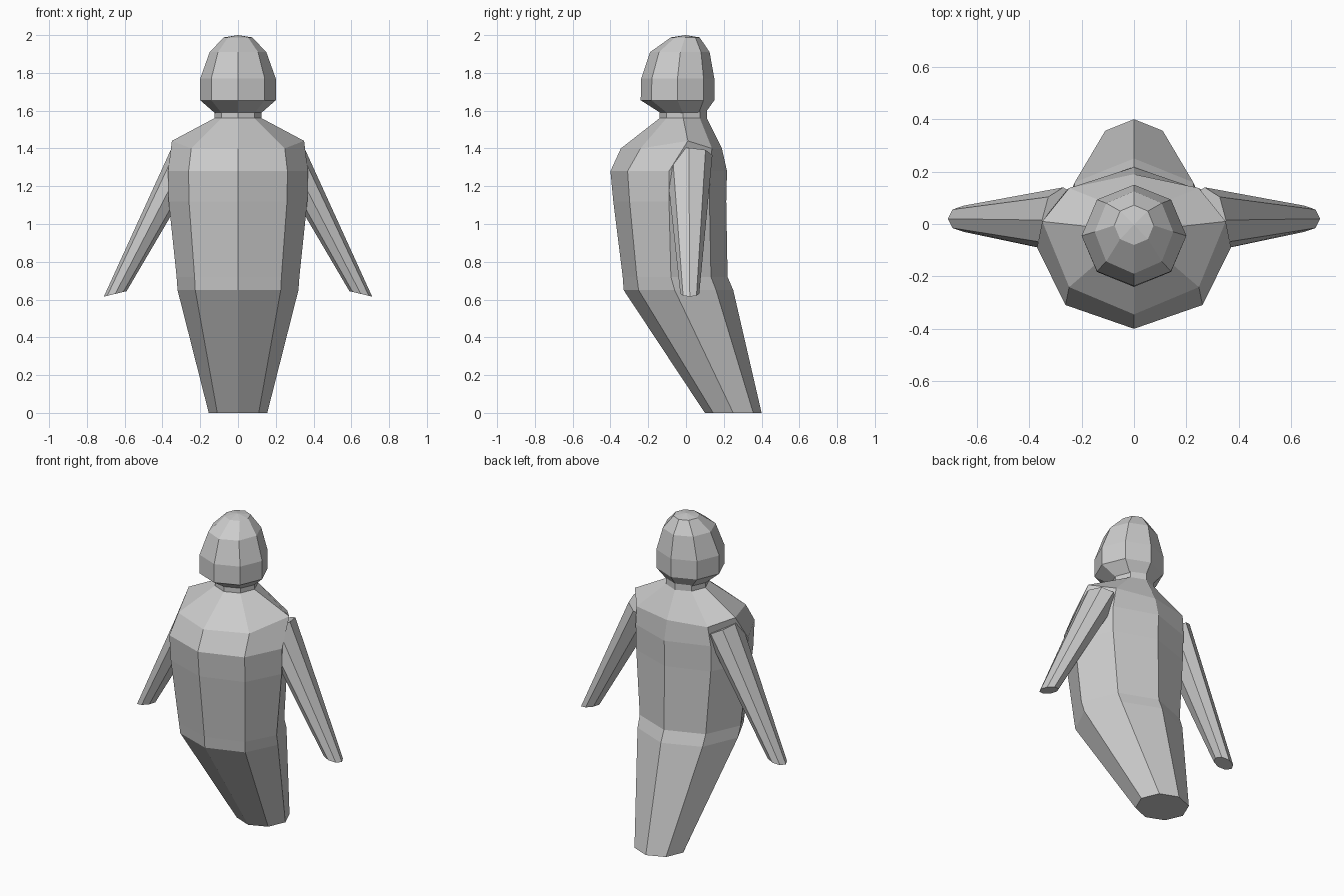
import bpy, bmesh, math
from mathutils import Vector

if "Cube" in bpy.data.objects:
    bpy.data.objects.remove(bpy.data.objects["Cube"])


def loft(name, rings, tip=None):
    """Skin a list of equal-length point rings, capped at both ends."""
    bm = bmesh.new()
    loops = [[bm.verts.new(p) for p in ring] for ring in rings]
    n = len(loops[0])
    for a, b in zip(loops, loops[1:]):
        for i in range(n):
            j = (i + 1) % n
            bm.faces.new((a[i], a[j], b[j], b[i]))
    bm.faces.new(loops[0][::-1])
    if tip:
        t = bm.verts.new(tip)
        for i in range(n):
            bm.faces.new((loops[-1][i], loops[-1][(i + 1) % n], t))
    else:
        bm.faces.new(loops[-1])
    bmesh.ops.recalc_face_normals(bm, faces=bm.faces)
    me = bpy.data.meshes.new(name)
    bm.to_mesh(me)
    bm.free()
    ob = bpy.data.objects.new(name, me)
    bpy.context.collection.objects.link(ob)
    return ob


def oct_ring(z, rx, front, mid, back, lift=0):
    """Eight-sided ring with separate front and back depth; lift raises the sides."""
    pts = []
    for i in range(8):
        a = i * math.pi / 4
        s, c = math.sin(a), math.cos(a)
        depth = (mid - front) if c > 0 else (back - mid)
        pts.append((rx * s, mid - depth * c, z + (lift if i in (2, 6) else 0)))
    return pts


# Body: tapered base leaning back, full chest, sloped shoulders
loft("body", [oct_ring(*r) for r in (
    (0.00, 0.155, 0.10, 0.25, 0.40),
    (0.65, 0.32, -0.33, -0.06, 0.25),
    (0.72, 0.325, -0.335, -0.08, 0.22),
    (1.12, 0.367, -0.385, -0.09, 0.213),
    (1.28, 0.37, -0.40, -0.09, 0.217),
    (1.40, 0.35, -0.345, 0.01, 0.19, 0.04),
    (1.56, 0.125, -0.14, -0.015, 0.11))])

# Neck
loft("neck", [oct_ring(1.54, 0.125, -0.14, -0.015, 0.11),
              oct_ring(1.60, 0.125, -0.14, -0.015, 0.11)])

# Head: flared jaw and rounded crown
loft("head", [oct_ring(*r) for r in (
    (1.585, 0.12, -0.13, -0.015, 0.10),
    (1.655, 0.20, -0.24, -0.045, 0.15),
    (1.77, 0.20, -0.237, -0.045, 0.15),
    (1.91, 0.15, -0.19, -0.03, 0.125),
    (1.988, 0.075, -0.08, -0.005, 0.072))], tip=(0, -0.003, 2.0))

# Arms: eight-sided tapers hanging outward from the shoulders
for side, label in ((1, "right"), (-1, "left")):
    rings = []
    for centre, ru, rv in (((0.27, 0.015, 1.365), 0.09, 0.125),
                           ((0.65, 0.02, 0.63), 0.062, 0.05)):
        u = Vector((0.9, 0, 0.43)) if rv > 0.1 else Vector((0.97, 0, -0.23))
        ring = []
        for i in range(8):
            a = i * math.pi / 4
            p = Vector(centre) + u * ru * math.cos(a)
            p.y += rv * math.sin(a)
            ring.append((p.x * side, p.y, p.z))
        rings.append(ring)
    loft(label + "_arm", rings)
